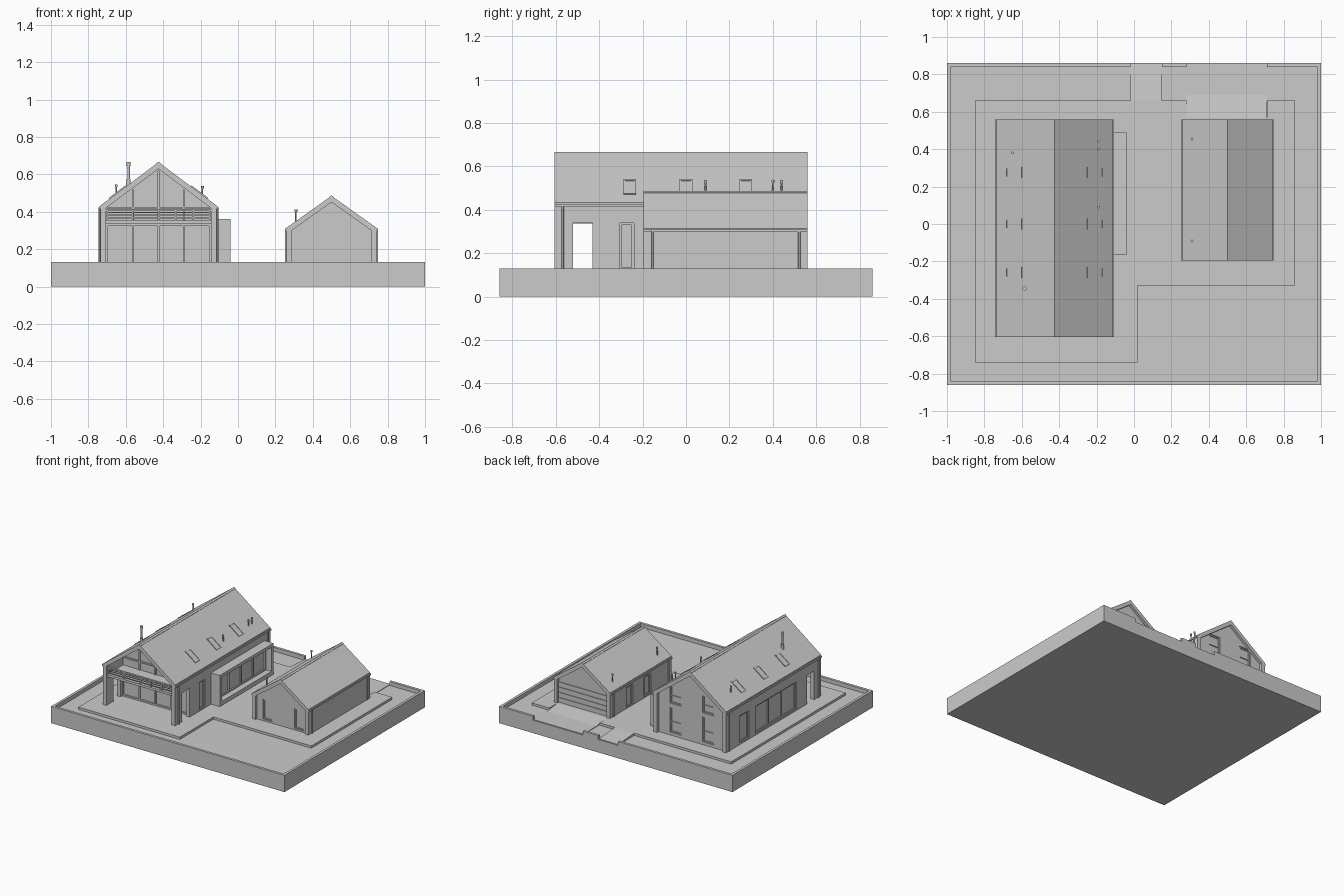
import bpy, bmesh, math
from mathutils import Matrix, Vector

if "Cube" in bpy.data.objects:
    bpy.data.objects.remove(bpy.data.objects["Cube"])

# ---------- helpers ----------
def finish(name, bm):
    bmesh.ops.recalc_face_normals(bm, faces=bm.faces)
    me = bpy.data.meshes.new(name)
    bm.to_mesh(me)
    bm.free()
    ob = bpy.data.objects.new(name, me)
    bpy.context.collection.objects.link(ob)
    return ob

def boxes(name, specs):
    """Boxes given as (x0, x1, y0, y1, z0, z1), in one object."""
    bm = bmesh.new()
    for x0, x1, y0, y1, z0, z1 in specs:
        m = Matrix.Translation(((x0 + x1) / 2, (y0 + y1) / 2, (z0 + z1) / 2)) @ \
            Matrix.Diagonal((abs(x1 - x0), abs(y1 - y0), abs(z1 - z0), 1))
        bmesh.ops.create_cube(bm, size=1, matrix=m)
    return finish(name, bm)

def prism(name, pts, axis, a, b):
    """Extrude a 2D outline along an axis from a to b."""
    put = {'x': lambda p, t: (t, p[0], p[1]), 'y': lambda p, t: (p[0], t, p[1]),
           'z': lambda p, t: (p[0], p[1], t)}[axis]
    bm = bmesh.new()
    f = bm.faces.new([bm.verts.new(put(p, a)) for p in pts])
    ext = bmesh.ops.extrude_face_region(bm, geom=[f])
    d = Vector(put((0, 0), b - a))
    bmesh.ops.translate(bm, vec=d, verts=[v for v in ext['geom'] if isinstance(v, bmesh.types.BMVert)])
    return finish(name, bm)

def cut(ob, specs):
    for s in specs:
        c = boxes("cutter", [s])
        c.hide_render = True
        mod = ob.modifiers.new("cut", 'BOOLEAN')
        mod.operation, mod.solver, mod.object = 'DIFFERENCE', 'EXACT', c
        bpy.context.view_layer.objects.active = ob
        bpy.ops.object.modifier_apply(modifier=mod.name)
        bpy.data.objects.remove(c)

def cylinders(name, x, y, parts, seg=12):
    """Stacked upright cylinders given as (radius, z0, z1)."""
    bm = bmesh.new()
    for r, z0, z1 in parts:
        bmesh.ops.create_cone(bm, cap_ends=True, segments=seg, radius1=r, radius2=r, depth=z1 - z0,
                              matrix=Matrix.Translation((x, y, (z0 + z1) / 2)))
    ob = finish(name, bm)
    ob.data.shade_smooth()
    ob.data.set_sharp_from_angle(angle=math.radians(40))

def window(name, axis, d0, d1, u0, u1, z0, z1, n=1, t=.01, bar=None):
    """Framed window in a wall: outer depth d0, glass depth d1, n panes, optional crossbar."""
    m = (d0 + d1) / 2
    back = d1 + (d1 - d0) * .4
    s = [(m, back, u0, u1, z0, z0 + t), (m, back, u0, u1, z1 - t, z1)]
    for i in range(n + 1):
        u = u0 + (u1 - u0 - t) * i / n
        s.append((m, back, u, u + t, z0, z1))
    if bar:
        s.append((m, back, u0, u1, bar, bar + t * .7))
    s.append((d1, back, u0, u1, z0, z1))
    boxes(name, [b if axis == 'x' else (b[2], b[3], b[0], b[1], b[4], b[5]) for b in s])

def gable(cx, w, eave, ridge, z0):
    return [(cx - w, z0), (cx - w, eave), (cx, ridge), (cx + w, eave), (cx + w, z0)]

def shell(name, cx, w, t, slope, ridge, drop, y0, y1, z0=.105):
    """Walls and roof as one arch-like gable ring."""
    o = gable(cx, w, ridge - slope * w, ridge, z0)
    i = gable(cx, w - t, ridge - drop - slope * (w - t), ridge - drop, z0)
    return prism(name, o + i[::-1], 'y', y0, y1), i

# ---------- plot ----------
plot = boxes("plot_base", [(-1, 1, -.86, .86, 0, .13)])
cut(plot, [(-.98, .98, -.84, .84, .1, .2), (-.02, .15, .8, .9, .1, .2), (.28, .71, .8, .9, .1, .2)])
prism("terrace", [(-.85, -.74), (.02, -.74), (.02, -.33), (.86, -.33), (.86, .66), (.71, .66),
                  (.71, .57), (.28, .57), (.28, .66), (-.85, .66)], 'z', .098, .118)
prism("garden_path", [(.66, .09), (.66, .118), (.855, .104), (.855, .09)], 'x', -.018, .148)
prism("driveway", [(.57, .09), (.57, .118), (.69, .104), (.855, .104), (.855, .09)], 'x', .282, .708)

# ---------- main house ----------
HX, HW, HS, HR = -.425, .31, .746, .665
house, inner = shell("house_shell", HX, HW, .03, HS, HR, .036, -.605, .56)
L, R = HX - HW, HX + HW
side_windows_left = [(-.30, .20, 3), (.28, .39, 1)]
cuts = [(L - .02, L + .05, -.52, -.43, .118, .34), (R - .05, R + .02, -.52, -.43, .118, .34),
        (R - .05, R + .02, -.305, -.24, .125, .34)]
cuts += [(L - .02, L + .05, a, b, .13, .34) for a, b, n in side_windows_left]
cut(house, cuts)
window("side_door", 'x', R, R - .014, -.305, -.24, .125, .34)
for a, b, n in side_windows_left:
    window("left_window", 'x', L, L + .014, a, b, .13, .34, n)

# front glazed facade set back behind the loggia
prism("front_facade", inner, 'y', -.40, -.385)
boxes("front_mullions", [(x - .005, x + .005, -.41, -.4, .118, .335) for x in (-.70, -.56, -.425, -.29, -.15)]
      + [(-.705, -.145, -.41, -.4, .118, .13), (-.705, -.145, -.41, -.4, .325, .336)]
      + [(x - .005, x + .005, -.41, -.4, .35, h) for x, h in ((-.56, .52), (-.425, .62), (-.29, .52))]
      + [(-.70, -.15, -.41, -.4, .415, .425)])

# balcony and railing
boxes("balcony_slab", [(-.705, -.145, -.595, -.40, .336, .354)])
boxes("balcony_railing", [(-.705, -.145, -.592, -.586, z, z + .006) for z in (.365, .38, .393)]
      + [(-.705, -.145, -.597, -.581, .404, .412)]
      + [(x - .004, x + .004, -.594, -.584, .354, .406) for x in (-.70, -.562, -.425, -.332, -.24, -.15)])

# back facade with two by two windows
back = prism("back_facade", inner, 'y', .515, .54)
wins = [(x, z0, z1) for x in (-.57, -.29) for z0, z1 in ((.14, .335), (.365, .5))]
cut(back, [(x - .05, x + .05, .5, .6, z0, z1) for x, z0, z1 in wins])
for x, z0, z1 in wins:
    window("back_window", 'y', .54, .526, x - .05, x + .05, z0, z1, 1, .009, z0 + (z1 - z0) * .4)

# bay window on the right side
boxes("bay_frame", [(R, -.04, -.165, .49, .336, .36), (R, -.04, -.165, .49, .105, .15),
                    (R, -.04, -.165, -.14, .15, .336), (R, -.04, .465, .49, .15, .336)])
window("bay_window", 'x', -.075, -.095, -.14, .465, .15, .336, 4)

# skylights lying on both roof slopes
ang = math.atan(HS)
for sgn in (1, -1):
    for y in (-.26, 0, .275):
        sl = boxes("skylight", [(-.055, .055, -.029, -.022, -.01, .006), (-.055, .055, .022, .029, -.01, .006),
                                (-.055, -.046, -.022, .022, -.01, .006), (.046, .055, -.022, .022, -.01, .006),
                                (-.046, .046, -.022, .022, -.01, .002)])
        dx = .217
        sl.location = (HX + sgn * dx, y, HR - HS * dx)
        sl.rotation_euler = (0, sgn * ang, 0)

# ---------- garage ----------
GX, GW, GS, GR = .5, .24, .71, .485
garage, ginner = shell("garage_shell", GX, GW, .028, GS, GR, .034, -.195, .56)
gl = GX - GW
doors = [(.28, .36), (.06, .14)]
cut(garage, [(gl - .02, gl + .05, a, b, .125, .28) for a, b in doors])
for a, b in doors:
    window("garage_side_door", 'x', gl, gl + .012, a, b, .125, .28)
gfront = prism("garage_front_wall", ginner, 'y', -.18, -.155)
cut(gfront, [(x - .04, x + .04, -.2, -.1, .13, .285) for x in (.38, .65)])
for x in (.38, .65):
    window("garage_front_window", 'y', -.18, -.167, x - .04, x + .04, .13, .285, 1, .008)
prism("garage_back_wall", ginner, 'y', .52, .54)
boxes("garage_door", [(.29, .71, .54, .546, .12 + i * .04, .157 + i * .04) for i in range(4)])

# ---------- gutters, downpipes, vents ----------
for label, cx, w, ze, y0, y1, ya, yb in (("house", HX, HW, .427, -.605, .56, -.568, .525),
                                         ("garage", GX, GW, .31, -.195, .56, -.155, .522)):
    for s in (-1, 1):
        e = cx + s * w
        boxes(label + "_gutter", [(e, e + s * .008, y0, y1, ze - .012, ze)])
        for y in (ya, yb):
            cylinders(label + "_downpipe", e + s * .005, y, [(.005, .11, ze - .005)], 10)

cylinders("chimney", -.585, -.345, [(.011, .52, .575), (.007, .57, .655), (.011, .645, .667)], 16)
for x, y, z in ((-.65, .38, .545), (-.19, .44, .537), (-.19, .40, .537), (-.19, .09, .537),
                (.31, .455, .41), (.31, -.09, .41)):
    cylinders("vent_pipe", x, y, [(.004, z - .08, z), (.007, z - .012, z + .001)])

# ridge caps
for cx, r, s, y0, y1 in ((HX, HR, HS, -.605, .56), (GX, GR, GS, -.195, .56)):
    d = .012
    prism("ridge_cap", [(cx - d, r - s * d - .002), (cx - d, r - s * d + .002), (cx, r + .002),
                        (cx + d, r - s * d + .002), (cx + d, r - s * d - .002), (cx, r - .002)],
          'y', y0, y1)
